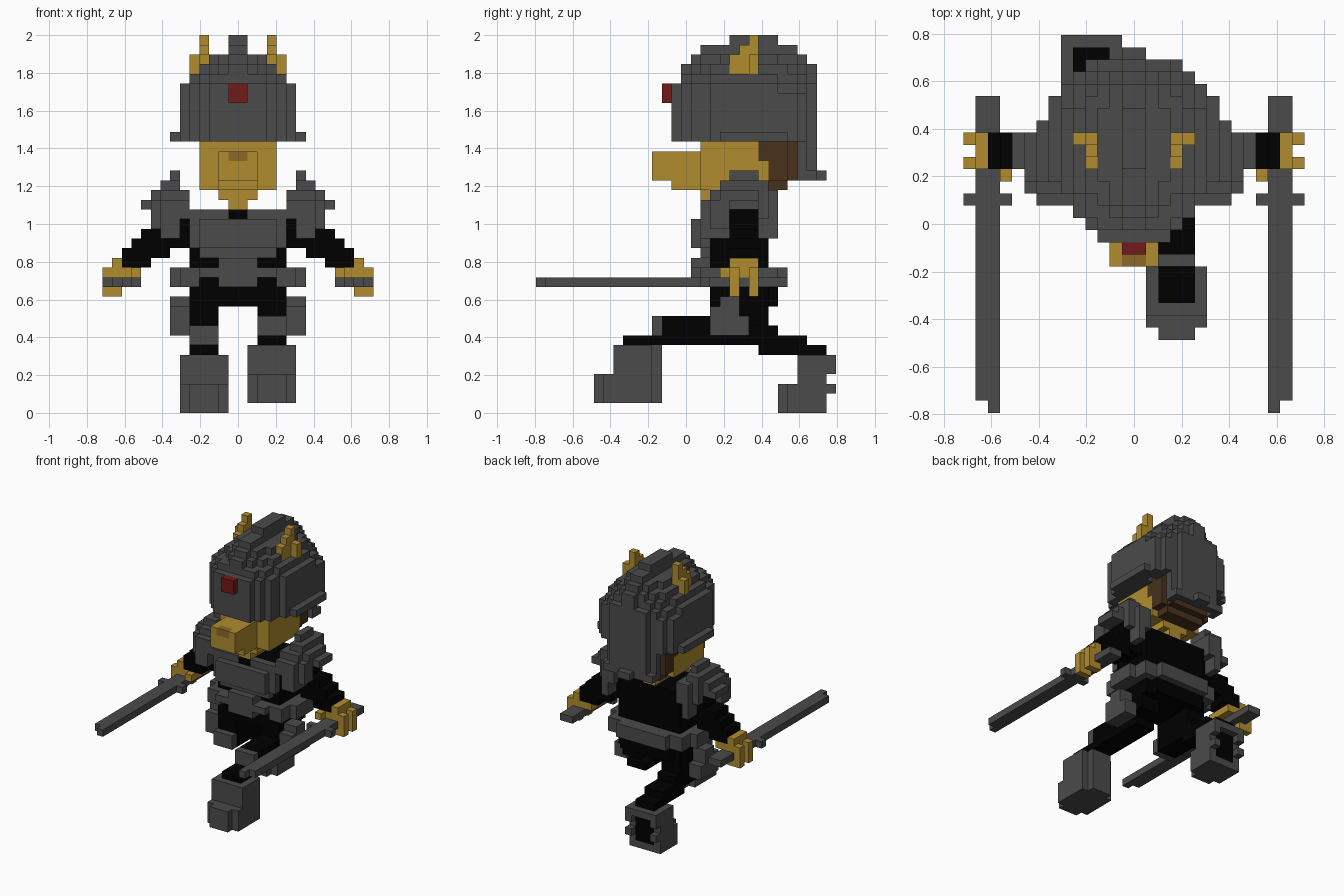
import bpy
import bmesh

if "Cube" in bpy.data.objects:
    bpy.data.objects.remove(bpy.data.objects["Cube"])

UNIT = 2 / 39          # size of one block
DEPTH_OFFSET = 15.5    # blocks from the front tip to the centre


def make_material(name, colour):
    mat = bpy.data.materials.new(name)
    mat.use_nodes = True
    rgba = (*colour, 1)
    mat.diffuse_color = rgba
    mat.node_tree.nodes["Principled BSDF"].inputs["Base Color"].default_value = rgba
    return mat


steel = make_material("dark_grey_steel", (.07, .07, .07))
cloth = make_material("black_cloth", (0, 0, 0))
gold = make_material("gold_fur", (.44, .265, .03))
nose_brown = make_material("tan_nose", (.27, .14, .022))
hair_brown = make_material("brown_hair", (.065, .031, .012))
red = make_material("red_gem", (.17, .01, .01))

taken = set()          # blocks already used, so parts never overlap


def box(x0, x1, y0, y1, z0, z1):
    return {(x, y, z) for x in range(x0, x1) for y in range(y0, y1) for z in range(z0, z1)}


def rounded_slab(half_width, y0, y1, z0, z1):
    """Blocks inside a superellipse outline."""
    middle, half_depth = (y0 + y1) / 2, (y1 - y0) / 2
    return {(x, y, z) for x, y, z in box(-half_width, half_width, y0, y1, z0, z1)
            if (abs(x + .5) / half_width) ** 2.5
            + (abs(y + .5 - middle) / half_depth) ** 2.5 < 1}


def build(name, mat, cells):
    """Turn blocks into a mesh made only of their outer faces."""
    cells = cells - taken
    taken.update(cells)
    bm = bmesh.new()
    corners = {}

    def corner(point):
        key = tuple(point)
        if key not in corners:
            x, y, z = key
            corners[key] = bm.verts.new((x * UNIT, (y - DEPTH_OFFSET) * UNIT, z * UNIT))
        return corners[key]

    for cell in sorted(cells):
        for axis in range(3):
            for side in (0, 1):
                neighbour = list(cell)
                neighbour[axis] += 2 * side - 1
                if tuple(neighbour) in cells:
                    continue
                base = list(cell)
                base[axis] += side
                u, v = (axis + 1) % 3, (axis + 2) % 3
                loop = []
                for du, dv in ((0, 0), (1, 0), (1, 1), (0, 1)):
                    point = list(base)
                    point[u] += du
                    point[v] += dv
                    loop.append(corner(point))
                bm.faces.new(loop if side else loop[::-1])
    mesh = bpy.data.meshes.new(name)
    bm.to_mesh(mesh)
    bm.free()
    mesh.materials.append(mat)
    obj = bpy.data.objects.new(name, mesh)
    bpy.context.collection.objects.link(obj)


def part(name, mat, *boxes):
    build(name, mat, set().union(*(box(*b) for b in boxes)))


def pair(name, mat, *boxes):
    """Build a part on the left (+x) and its mirror on the right."""
    cells = set().union(*(box(*b) for b in boxes))
    build("left_" + name, mat, cells)
    build("right_" + name, mat, {(-1 - x, y, z) for x, y, z in cells})


# Head, with the face set back under the helmet
part("nose", nose_brown, (-1, 1, 12, 13, 26, 27))
part("snout", gold, (-2, 2, 12, 17, 24, 27), (-2, 2, 14, 17, 23, 24))
part("hair", hair_brown, (-4, 4, 23, 26, 26, 30), (-3, 3, 26, 27, 26, 30),
     (-4, 4, 24, 26, 24, 26), (-3, 3, 26, 27, 24, 26), (-3, 3, 24, 26, 23, 24))
part("face", gold, (-4, 4, 17, 24, 23, 28))
part("neck", gold, (-2, 2, 17, 24, 22, 23), (-1, 1, 17, 24, 21, 22))

# Helmet, hollow at the back and flaring towards the rear
part("helmet_gem", red, (-1, 1, 13, 14, 32, 34))
pair("helmet_horn", gold, (3, 4, 20, 23, 35, 37), (4, 5, 22, 23, 35, 37),
     (3, 4, 21, 23, 37, 38), (3, 4, 22, 23, 38, 39))
hollow = {c for c in rounded_slab(5, 15, 28, 28, 30) if c[1] >= 24}
build("helmet_bowl", steel, (rounded_slab(6, 14, 29, 28, 34) - hollow)
      | rounded_slab(5, 15, 28, 34, 35) | rounded_slab(4, 16, 28, 35, 36)
      | rounded_slab(3, 17, 27, 36, 37))
pair("helmet_brim", steel, (6, 7, 19, 26, 28, 29), (5, 6, 24, 27, 28, 33),
     (4, 5, 26, 28, 28, 33))
part("helmet_crest", steel, (-1, 1, 15, 29, 34, 36), (-1, 1, 16, 28, 36, 37),
     (-1, 1, 17, 27, 37, 38), (-1, 1, 20, 25, 38, 39))
part("helmet_neck_guard", steel, (-4, -3, 27, 28, 24, 28), (3, 4, 27, 28, 24, 28),
     (-3, 3, 28, 29, 24, 28), (-4, 4, 28, 29, 24, 25), (-1, 1, 29, 30, 24, 25))

# Shoulders and arms
pair("arm", cloth, (5, 8, 20, 23, 17, 21), (7, 10, 20, 23, 16, 19),
     (8, 11, 20, 23, 16, 18), (9, 12, 20, 23, 15, 17))
pair("shoulder_guard", steel, (6, 7, 20, 23, 24, 25), (6, 8, 19, 24, 23, 24),
     (5, 7, 18, 25, 22, 23), (7, 8, 18, 24, 22, 23), (8, 9, 19, 23, 22, 23),
     (5, 7, 17, 25, 20, 22), (7, 8, 17, 24, 20, 22), (8, 9, 18, 23, 21, 22),
     (8, 9, 18, 20, 19, 21), (9, 10, 20, 23, 21, 22), (6, 8, 17, 20, 18, 20),
     (6, 7, 23, 25, 18, 20))

# Swords and hands
pair("sword", steel, (11, 13, 1, 26, 13, 14), (11, 12, 0, 1, 13, 14),
     (10, 14, 17, 18, 13, 14))
pair("hand", gold, (10, 13, 20, 23, 14, 16), (10, 11, 19, 20, 14, 15),
     (13, 14, 20, 21, 12, 15), (13, 14, 22, 23, 12, 15),
     (12, 13, 20, 21, 12, 13), (12, 13, 22, 23, 12, 13))

# Torso armour
part("collar", cloth, (-1, 1, 17, 18, 20, 21))
part("chest_plate", steel, (-5, 5, 17, 18, 17, 21), (-4, 4, 17, 18, 16, 17),
     (-4, 4, 16, 17, 17, 20))
part("belt_buckle", steel, (-2, 2, 16, 18, 13, 16))
build("belt", steel, (rounded_slab(7, 16, 26, 14, 15)
                      | {c for c in rounded_slab(7, 16, 26, 13, 14)
                         if abs(c[0] + .5) > 4 or c[1] > 23}))
part("torso", cloth, (-5, 5, 18, 24, 11, 21), (-4, 4, 24, 25, 11, 15))

# Hip plates
pair("hip_plate", steel, (5, 7, 18, 21, 8, 11), (5, 7, 21, 22, 8, 10),
     (5, 7, 19, 21, 11, 12))

# Left leg, stepping forward
part("left_knee_plate", steel, (2, 5, 12, 13, 8, 10))
part("left_leg", cloth, (2, 5, 9, 22, 7, 8), (2, 5, 13, 19, 8, 10),
     (2, 5, 18, 23, 9, 11))
part("left_boot", steel, (1, 6, 7, 12, 1, 4), (2, 5, 6, 13, 1, 4),
     (1, 6, 8, 12, 4, 7), (2, 5, 12, 13, 4, 7))

# Right leg, trailing behind
part("right_knee_plate", steel, (-5, -2, 17, 18, 7, 9))
part("right_leg", cloth, (-5, -2, 23, 30, 6, 7), (-5, -2, 18, 28, 7, 8),
     (-5, -2, 18, 25, 8, 9), (-5, -2, 18, 24, 9, 11))
part("right_sole", cloth, (-5, -2, 29, 30, 1, 5))
part("right_boot", steel, (-6, -1, 26, 30, 0, 3), (-5, -2, 25, 26, 0, 3),
     (-6, -1, 27, 30, 3, 6), (-6, -1, 30, 31, 5, 6),
     (-6, -5, 30, 31, 4, 5), (-2, -1, 30, 31, 4, 5),
     (-6, -5, 30, 31, 2, 3), (-2, -1, 30, 31, 2, 3))
